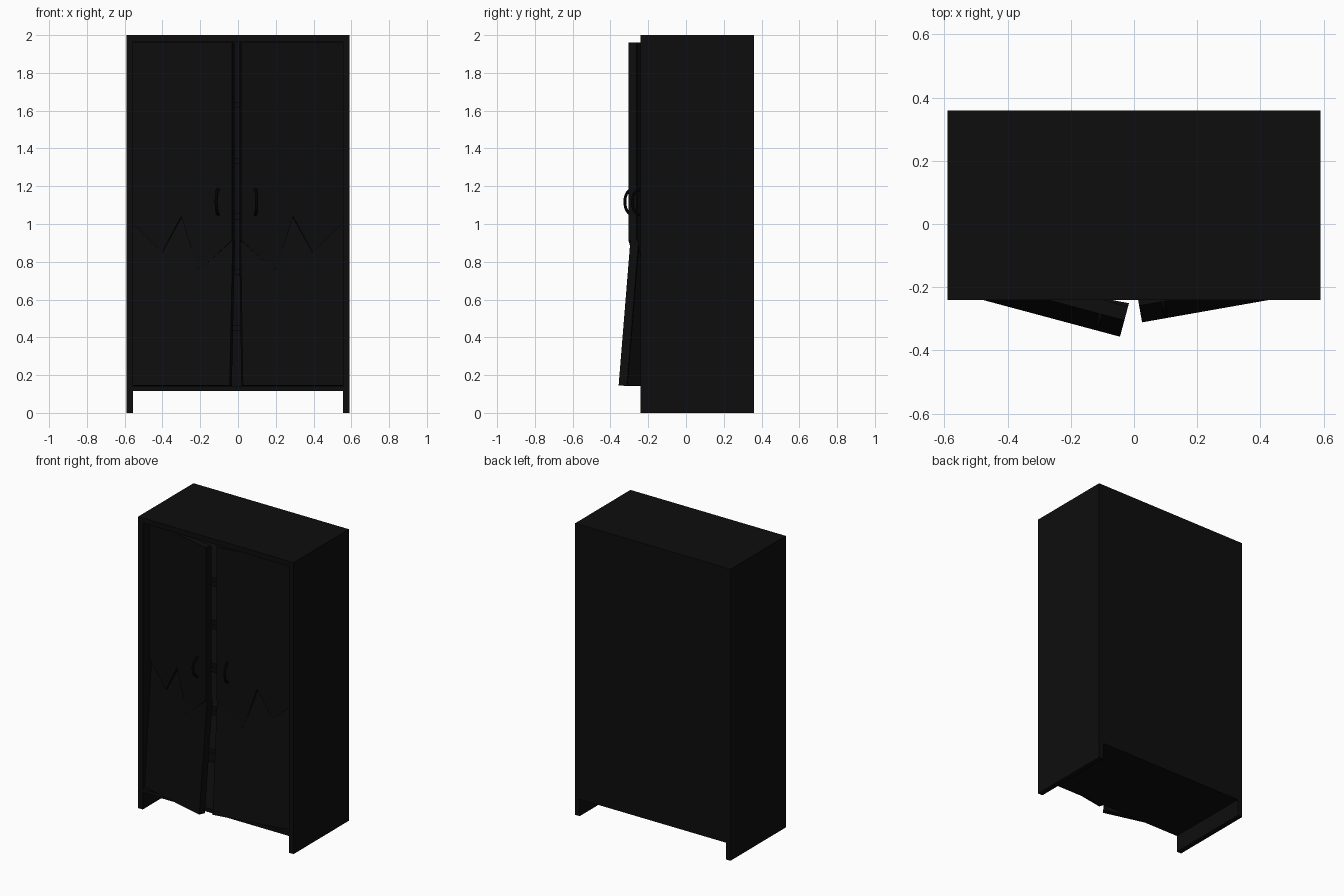
import bpy, bmesh, math
from mathutils import Vector

if "Cube" in bpy.data.objects:
    bpy.data.objects.remove(bpy.data.objects["Cube"])

black = bpy.data.materials.new("black_paint")
black.diffuse_color = (0.004, 0.004, 0.004, 1)
black.use_nodes = True
black.node_tree.nodes["Principled BSDF"].inputs["Base Color"].default_value = black.diffuse_color


def finish(bm, name):
    bmesh.ops.recalc_face_normals(bm, faces=bm.faces[:])
    me = bpy.data.meshes.new(name)
    bm.to_mesh(me)
    bm.free()
    me.materials.append(black)
    ob = bpy.data.objects.new(name, me)
    bpy.context.collection.objects.link(ob)
    return ob


def box(name, x0, x1, y0, y1, z0, z1):
    bm = bmesh.new()
    bmesh.ops.create_cube(bm, size=1)
    for v in bm.verts:
        v.co = Vector(((x0 + x1) / 2 + v.co.x * (x1 - x0),
                       (y0 + y1) / 2 + v.co.y * (y1 - y0),
                       (z0 + z1) / 2 + v.co.z * (z1 - z0)))
    return finish(bm, name)


# Cabinet carcass
W, IN, Y0, Y1 = 0.59, 0.555, -0.24, 0.36
box("left_side", -W, -IN, Y0, Y1, 0, 2)
box("right_side", IN, W, Y0, Y1, 0, 2)
box("top_board", -IN, IN, Y0, Y1, 1.965, 2)
box("bottom_board", -IN, IN, Y0, Y1, 0.115, 0.14)
box("back_panel", -IN, IN, Y1 - 0.025, Y1, 0.14, 1.965)

# Interior shelves
for i in range(5):
    z = 0.45 + 0.295 * i
    box(f"shelf_{i + 1}", -IN, IN, -0.08, Y1 - 0.025, z - 0.015, z + 0.015)

# Doors: (distance from hinge, height) along the jagged break
THICK = 0.045
crack = [(0, 1.01), (0.17, 0.85), (0.275, 1.04), (0.37, 0.75), (0.555, 0.915)]
upper = crack + [(0.555, 1.96), (0, 1.96)]
lower = crack + [(0.555, 0.14), (0, 0.14)]


def on_door(s, angle, t, d, z, tilt=0.0):
    """Door space (along, outward, up) to world; s is the hinge side."""
    h = z - 0.78
    d, z = d * math.cos(tilt) - h * math.sin(tilt), 0.78 + h * math.cos(tilt) + d * math.sin(tilt)
    c, n = math.cos(angle), math.sin(angle)
    return Vector((s * (IN - t * c + d * n), -0.118 - t * n - d * c, z))


def door_piece(name, s, angle, outline, tilt):
    bm = bmesh.new()
    back = [bm.verts.new(on_door(s, angle, t, 0, z, tilt)) for t, z in outline]
    front = [bm.verts.new(on_door(s, angle, t, THICK, z, tilt)) for t, z in outline]
    bm.faces.new(back)
    bm.faces.new(front)
    n = len(outline)
    for i in range(n):
        j = (i + 1) % n
        bm.faces.new((back[i], back[j], front[j], front[i]))
    finish(bm, name)


def handle(name, s, angle):
    # Curved pull handle as a round tube along a shallow arc
    rings, sides, r = 17, 10, 0.008
    bm = bmesh.new()
    loops = []
    for i in range(rings):
        a = math.pi * (i / (rings - 1) - 0.5)
        ring = []
        for k in range(sides):
            b = 2 * math.pi * k / sides
            out = r * math.cos(b)
            ring.append(bm.verts.new(on_door(
                s, angle, 0.478 + r * math.sin(b),
                THICK + (0.04 + out) * math.cos(a),
                1.117 + (0.066 + out) * math.sin(a))))
        loops.append(ring)
    for p, q in zip(loops, loops[1:]):
        for k in range(sides):
            m = (k + 1) % sides
            bm.faces.new((p[k], p[m], q[m], q[k]))
    bm.faces.new(loops[0])
    bm.faces.new(loops[-1])
    ob = finish(bm, name)
    bpy.context.view_layer.objects.active = ob
    ob.select_set(True)
    bpy.ops.object.shade_smooth_by_angle()
    ob.select_set(False)


for side, s, deg in (("left", -1, 15), ("right", 1, 10)):
    angle = math.radians(deg)
    door_piece(f"{side}_door_upper", s, angle, upper, 0)
    door_piece(f"{side}_door_lower", s, angle, lower, math.radians(4.8))
    handle(f"{side}_handle", s, angle)
